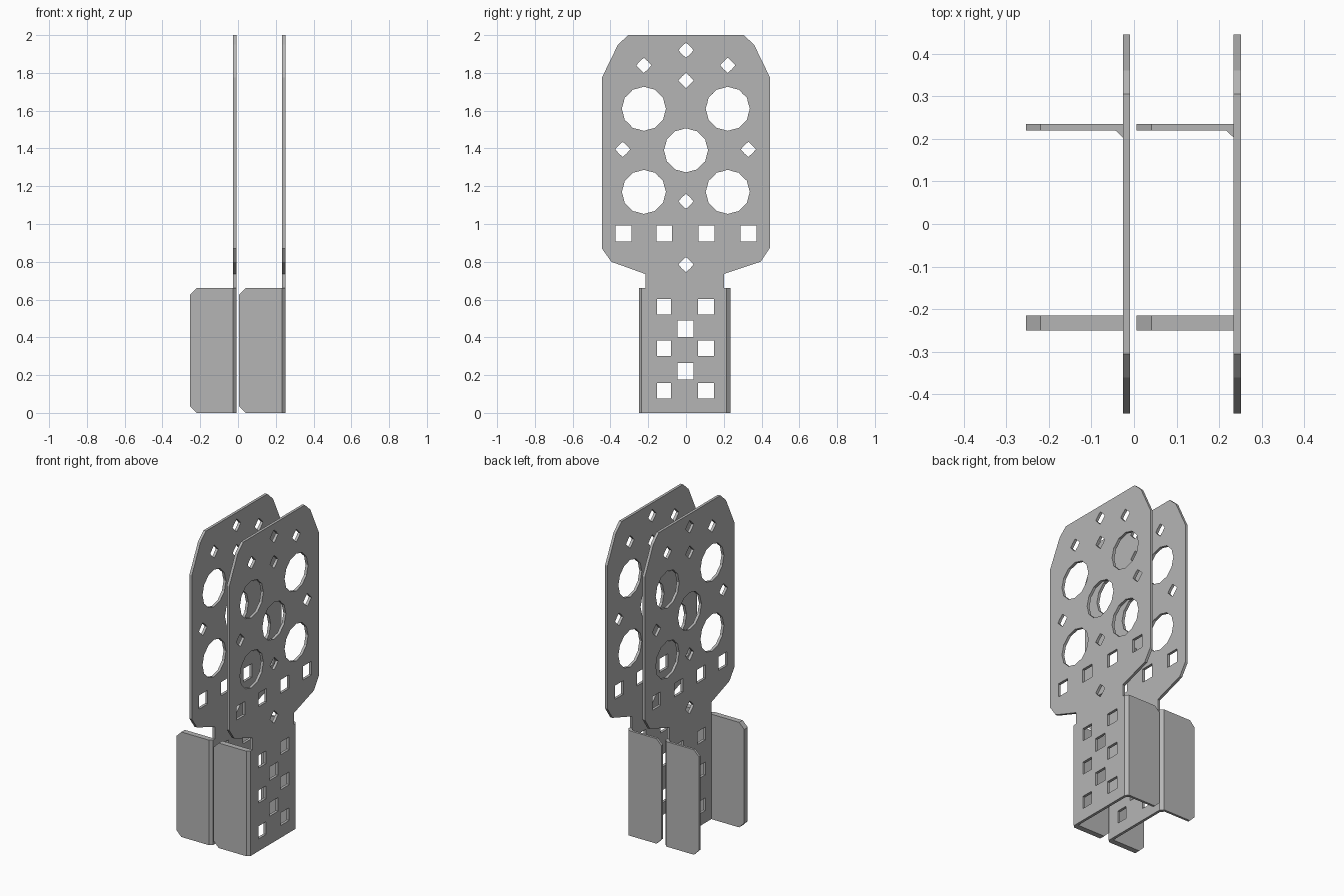
import bpy, bmesh
from math import sin, cos, tau
from mathutils import Matrix

cube = bpy.data.objects.get("Cube")
if cube:
    bpy.data.objects.remove(cube)

grey = bpy.data.materials.new("plain_grey")
grey.use_nodes = True
colour = (0.46, 0.46, 0.46, 1)
grey.diffuse_color = colour
grey.node_tree.nodes["Principled BSDF"].inputs["Base Color"].default_value = colour

# Axis maps from a flat drawing to the model: side = (y, z), front = (x, z), plan = (x, y)
SIDE = Matrix(((0, 0, 1, 0), (1, 0, 0, 0), (0, 1, 0, 0), (0, 0, 0, 1)))
FRONT = Matrix(((1, 0, 0, 0), (0, 0, -1, 0), (0, 1, 0, 0), (0, 0, 0, 1)))
PLAN = Matrix.Identity(4)


def sheet(name, loops, axes, depth, offset):
    """Fill closed outlines (later ones are holes) and extrude them."""
    curve = bpy.data.curves.new(name, "CURVE")
    curve.dimensions = "2D"
    curve.fill_mode = "BOTH"
    curve.extrude = depth / 2
    for loop in loops:
        spline = curve.splines.new("POLY")
        spline.points.add(len(loop) - 1)
        spline.use_cyclic_u = True
        for point, (u, v) in zip(spline.points, loop):
            point.co = (u, v, 0, 1)
    temp = bpy.data.objects.new(name + "_outline", curve)
    bpy.context.collection.objects.link(temp)
    graph = bpy.context.evaluated_depsgraph_get()
    mesh = bpy.data.meshes.new_from_object(temp.evaluated_get(graph))
    bpy.data.objects.remove(temp)
    bm = bmesh.new()
    bm.from_mesh(mesh)
    bm.transform(Matrix.Translation(offset) @ axes)
    bmesh.ops.remove_doubles(bm, verts=bm.verts, dist=0.0001)
    bmesh.ops.recalc_face_normals(bm, faces=bm.faces)
    for face in bm.faces:
        face.smooth = False
    bm.to_mesh(mesh)
    bm.free()
    mesh.name = name
    mesh.materials.clear()
    mesh.materials.append(grey)
    obj = bpy.data.objects.new(name, mesh)
    bpy.context.collection.objects.link(obj)
    return obj


def notched(u, v, radius, count, dip):
    """Roughly round hole with a stepped rim."""
    rim = []
    for i in range(count):
        r = radius * (dip if i % 2 else 1)
        a = tau * i / count
        rim.append((u + r * cos(a), v + r * sin(a)))
    return rim


def square(u, v, w=0.084, h=0.086):
    return [(u + a * w / 2, v + b * h / 2)
            for a, b in ((-1, -1), (1, -1), (1, 1), (-1, 1))]


# Plate outline with broad head and narrow neck
outline = [(-0.235, 0), (0.215, 0), (0.215, 0.66), (0.2, 0.66), (0.2, 0.735),
           (0.395, 0.8), (0.445, 0.875), (0.445, 1.775), (0.36, 1.95), (0.305, 2),
           (-0.305, 2), (-0.36, 1.95), (-0.445, 1.775), (-0.445, 0.87),
           (-0.395, 0.8), (-0.215, 0.735), (-0.215, 0.66), (-0.235, 0.66)]

# Large round, small round and square holes
holes = [notched(0, 1.39, 0.117, 24, 0.96)]
for y in (-0.223, 0.221):
    holes += [notched(y, z, 0.117, 24, 0.96) for z in (1.61, 1.17)]
    holes.append(notched(y, 1.84, 0.04, 8, 0.75))
for z in (1.92, 1.76, 1.12, 0.785):
    holes.append(notched(0, z, 0.04, 8, 0.75))
for y in (-0.335, 0.33):
    holes.append(notched(y, 1.395, 0.04, 8, 0.75))
for y in (-0.33, -0.115, 0.108, 0.33):
    holes.append(square(y, 0.95))
for z in (0.562, 0.342, 0.117):
    holes += [square(-0.117, z, 0.075, 0.08), square(0.106, z, 0.087, 0.08)]
for z in (0.445, 0.22):
    holes.append(square(-0.002, z))

HEIGHT = 0.66
for side, inner in (("right", -0.026), ("left", 0.234)):
    outer = inner + 0.017
    tip = inner - 0.228
    sheet(side + "_plate", [outline] + holes, SIDE, 0.017,
          ((inner + outer) / 2, 0, 0))

    # Side flanges with clipped free corners
    c = 0.035
    flange = [(inner, 0), (inner, HEIGHT), (tip + c, HEIGHT), (tip, HEIGHT - c),
              (tip, c), (tip + c, 0)]
    sheet(side + "_front_flange", [flange], FRONT, 0.035, (0, -0.2325, 0))
    sheet(side + "_back_flange", [flange], FRONT, 0.015, (0, 0.2275, 0))

    # Bevelled bends joining plate and flanges
    front_bend = [(outer, -0.235), (inner, -0.235), (inner, -0.25)]
    back_bend = [(outer, 0.215), (inner, 0.235), (inner - 0.018, 0.22),
                 (inner, 0.203)]
    for name, bend in (("front", front_bend), ("back", back_bend)):
        sheet(f"{side}_{name}_bend", [bend], PLAN, HEIGHT, (0, 0, HEIGHT / 2))
